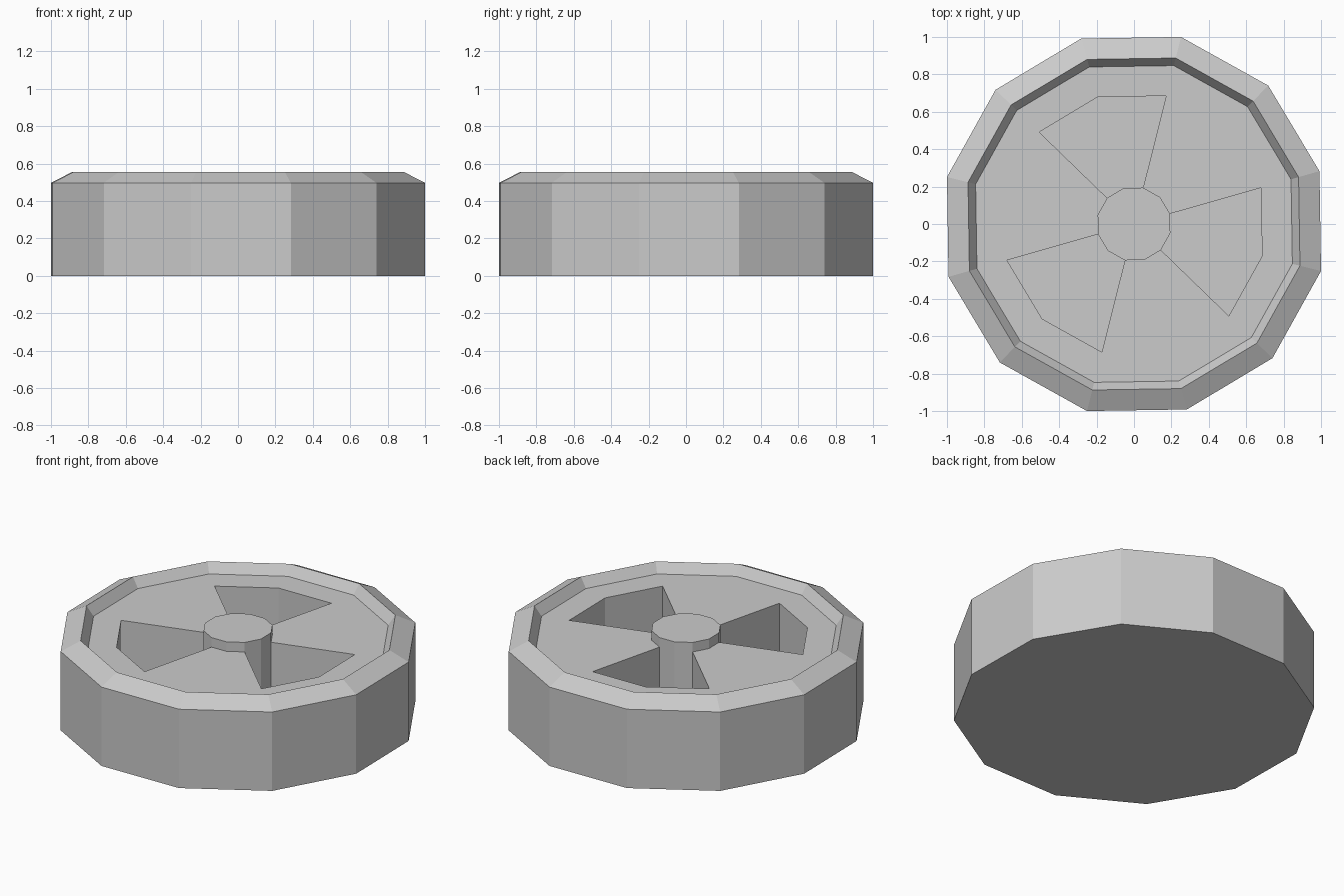
import bpy, bmesh
from math import cos, sin, radians

if "Cube" in bpy.data.objects:
    bpy.data.objects.remove(bpy.data.objects["Cube"])

N = 12
TURN = 15.9                       # rotation of the 12-sided rings, degrees
DECK, TOP, FLOOR = 0.495, 0.555, 0.1
R_HUB, R_POCKET, R_DECK = 0.2, 0.706, 0.873


def pt(r, k, z):
    a = radians(TURN + 360 / N * k)
    return (r * cos(a), r * sin(a), z)


def make(name, faces):
    """Object from a list of faces given as point lists; shared points are merged."""
    bm = bmesh.new()
    for f in faces:
        bm.faces.new([bm.verts.new(p) for p in f])
    bmesh.ops.remove_doubles(bm, verts=bm.verts, dist=1e-5)
    me = bpy.data.meshes.new(name)
    bm.to_mesh(me)
    bm.free()
    ob = bpy.data.objects.new(name, me)
    bpy.context.collection.objects.link(ob)
    return ob


def strip(a, b, k):
    """Quad of segment k between two (radius, height) rings."""
    return [pt(a[0], k, a[1]), pt(a[0], k + 1, a[1]),
            pt(b[0], k + 1, b[1]), pt(b[0], k, b[1])]


def is_pocket(k):
    return k % 4 in (2, 3)


# Tyre: flat bottom, straight wall, bevelled shoulder and inner lip
profile = [(1.031, 0), (1.031, 0.497), (0.915, TOP), (R_DECK, DECK)]
tyre = [strip(a, b, k) for a, b in zip(profile, profile[1:]) for k in range(N)]
tyre.append([pt(1.031, k, 0) for k in reversed(range(N))])
make("tyre", tyre)

# Wheel disc: three solid spokes alternating with three sunken pockets
disc = []
for k in range(N):
    disc.append(strip((R_DECK, DECK), (R_POCKET, DECK), k))
    z = FLOOR if is_pocket(k) else DECK
    disc.append(strip((R_POCKET, z), (R_HUB, z), k))
    if is_pocket(k):
        disc.append(strip((R_POCKET, DECK), (R_POCKET, FLOOR), k))
    # pocket side walls along the spokes
    if is_pocket(k) != is_pocket(k - 1):
        wall = [pt(R_HUB, k, DECK), pt(R_POCKET, k, DECK),
                pt(R_POCKET, k, FLOOR), pt(R_HUB, k, FLOOR)]
        disc.append(wall if is_pocket(k - 1) else wall[::-1])
make("wheel_disc", disc)

# Hub: raised centre post, reaching the floor inside the pockets
hub = [[pt(R_HUB, k, TOP) for k in range(N)]]
for k in range(N):
    hub.append(strip((R_HUB, DECK), (R_HUB, TOP), k))
    if is_pocket(k):
        hub.append(strip((R_HUB, FLOOR), (R_HUB, DECK), k))
make("hub", hub)
